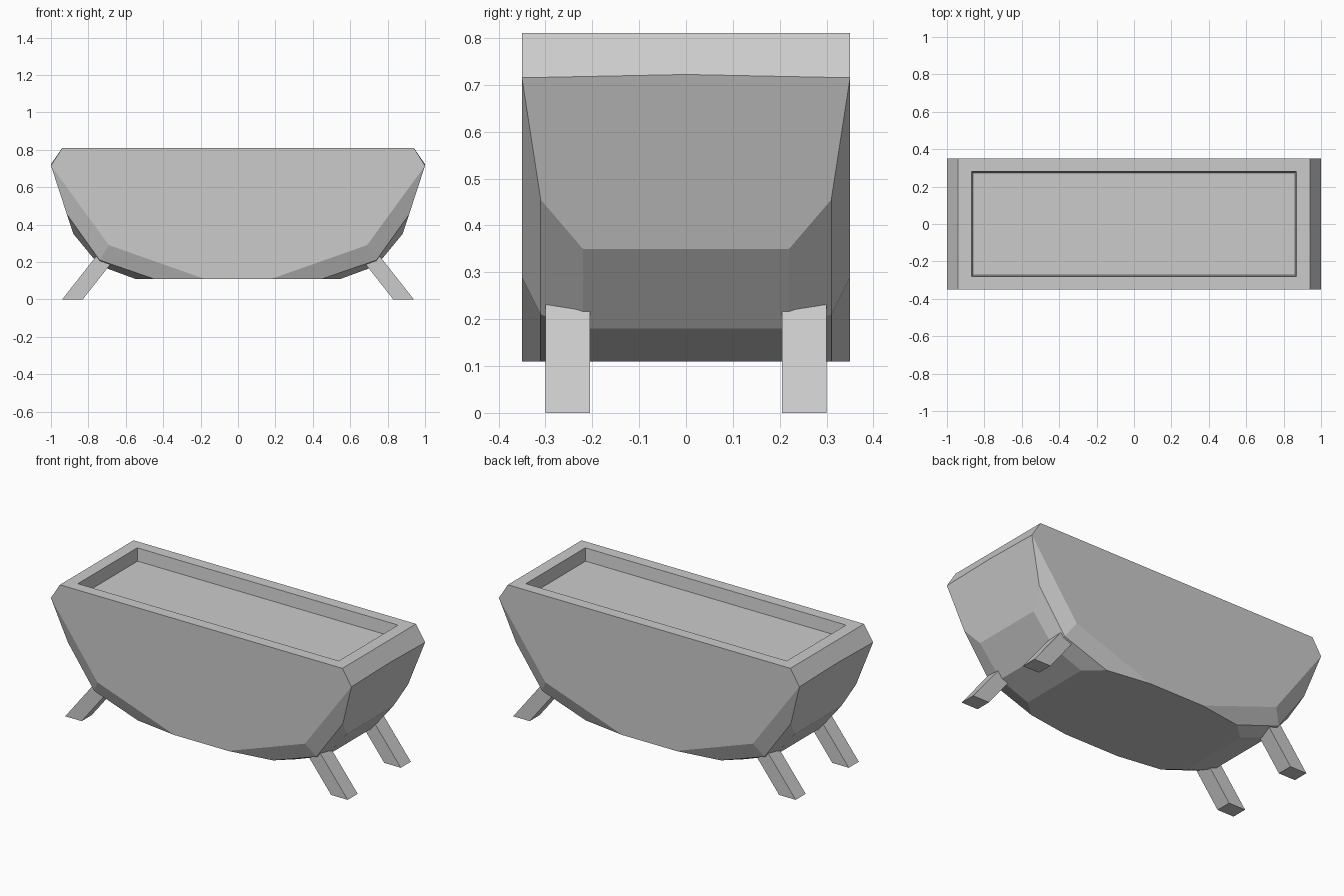
import bpy
import bmesh

cube = bpy.data.objects.get("Cube")
if cube:
    bpy.data.objects.remove(cube, do_unlink=True)

grey = bpy.data.materials.new("plain_grey")
grey.use_nodes = True
colour = (0.6, 0.6, 0.6, 1)
grey.diffuse_color = colour
grey.node_tree.nodes["Principled BSDF"].inputs["Base Color"].default_value = colour


def quarter_object(name, points, faces):
    """Build one quarter of a part and mirror it over x and y."""
    bm = bmesh.new()
    verts = {key: bm.verts.new(co) for key, co in points.items()}
    for face in faces:
        bm.faces.new([verts[key] for key in face.split()])
    bmesh.ops.recalc_face_normals(bm, faces=bm.faces)
    mesh = bpy.data.meshes.new(name)
    bm.to_mesh(mesh)
    bm.free()
    mesh.materials.append(grey)
    obj = bpy.data.objects.new(name, mesh)
    bpy.context.collection.objects.link(obj)
    mirror = obj.modifiers.new("Mirror", "MIRROR")
    mirror.use_axis = (True, True, False)
    return obj


# Faceted trough: side wall, chamfer and end wall, each stepping down to the base
top, base, floor = 0.81, 0.11, 0.735
points = {
    "corner": (1, 0.35, 0.715),
    "side1": (0.69, 0.35, 0.29), "side2": (0.18, 0.35, base),
    "mid1": (0.915, 0.31, 0.455), "mid2": (0.74, 0.31, 0.21), "mid3": (0.45, 0.31, base),
    "end1": (0.88, 0.22, 0.35), "end2": (0.74, 0.22, 0.18), "end3": (0.55, 0.22, base),
}
rings = {"rim": (0.94, 0.35, top), "lip": (0.868, 0.282, top), "bed": (0.86, 0.274, floor)}
points.update(rings)

# Points on the two mirror planes
for key in ("end1", "end2", "end3", "rim", "lip", "bed"):
    x, y, z = points[key]
    points[key + "_x"] = (x, 0, z)
for key in rings:
    x, y, z = points[key]
    points[key + "_y"] = (0, y, z)
points["corner_x"] = (1, 0, 0.722)
points["base_y"] = (0, 0.35, base)
points["base_mid"] = (0, 0, base)
points["bed_mid"] = (0, 0, floor)

quarter_object("trough", points, [
    "rim_y rim corner side1 side2 base_y",
    "rim rim_x corner_x corner",
    "corner corner_x end1_x end1 mid1",
    "end1 end1_x end2_x end2",
    "end2 end2_x end3_x end3",
    "corner mid1 mid2 side1",
    "side1 mid2 mid3 side2",
    "mid1 end1 end2 mid2",
    "mid2 end2 end3 mid3",
    "base_y side2 mid3 end3 end3_x base_mid",
    "rim_y lip_y lip rim",
    "rim lip lip_x rim_x",
    "lip_y bed_y bed lip",
    "lip bed bed_x lip_x",
    "bed_y bed_mid bed_x bed",
])

# Four splayed legs, sunk into the trough
leg = {}
for level, z, shift in (("foot", 0, 0), ("head", 0.26, 0.205)):
    for i, (x, y) in enumerate(((0.83, 0.205), (0.94, 0.205), (0.94, 0.30), (0.83, 0.30))):
        leg[f"{level}{i}"] = (x - shift, y, z)
sides = [f"foot{i} foot{(i + 1) % 4} head{(i + 1) % 4} head{i}" for i in range(4)]
quarter_object("legs", leg, sides + ["foot0 foot1 foot2 foot3", "head0 head1 head2 head3"])
